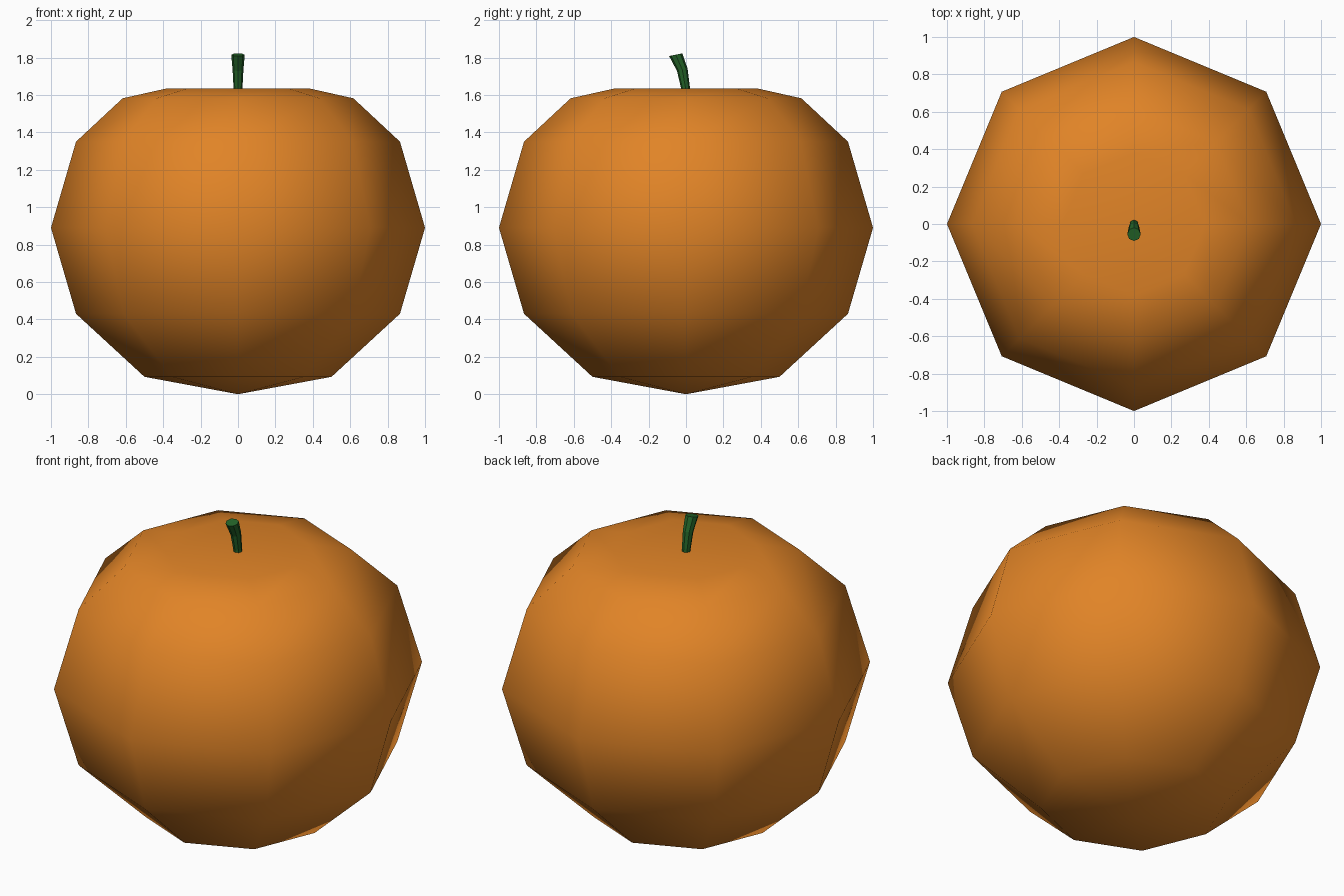
import bpy, bmesh, math
from mathutils import Vector, Matrix

if "Cube" in bpy.data.objects:
    bpy.data.objects.remove(bpy.data.objects["Cube"])


def material(name, rgb):
    m = bpy.data.materials.new(name)
    m.diffuse_color = (*rgb, 1)
    m.use_nodes = True
    m.node_tree.nodes["Principled BSDF"].inputs["Base Color"].default_value = m.diffuse_color
    return m


def loft(name, rings, sides, mat, smooth, bottom=None, top=None):
    """Skin rings of (centre, radius, tilt about x); close ends with a pole or a flat cap."""
    bm = bmesh.new()
    loops = []
    for centre, radius, tilt in rings:
        rot = Matrix.Rotation(tilt, 3, 'X')
        loops.append([bm.verts.new(Vector(centre) + rot @ Vector((
            radius * math.cos(math.tau * i / sides),
            radius * math.sin(math.tau * i / sides), 0))) for i in range(sides)])
    for a, b in zip(loops, loops[1:]):
        for i in range(sides):
            j = (i + 1) % sides
            bm.faces.new((a[i], a[j], b[j], b[i]))
    for loop, pole in ((loops[0], bottom), (loops[-1], top)):
        if pole is None:
            bm.faces.new(loop)
        else:
            p = bm.verts.new((0, 0, pole))
            for i in range(sides):
                bm.faces.new((loop[i], loop[(i + 1) % sides], p))
    bmesh.ops.recalc_face_normals(bm, faces=bm.faces)
    for f in bm.faces:
        f.smooth = smooth
    me = bpy.data.meshes.new(name)
    bm.to_mesh(me)
    bm.free()
    me.materials.append(mat)
    ob = bpy.data.objects.new(name, me)
    bpy.context.collection.objects.link(ob)
    return ob


orange = material("orange_skin", (0.75, 0.23, 0.02))
green = material("stem_green", (0.018, 0.13, 0.022))

# Fruit body: squashed eight-sided sphere with a flattened top
profile = [(0.5, 0.093), (0.866, 0.43), (1.0, 0.89), (0.866, 1.35),
           (0.617, 1.582), (0.38, 1.635)]
loft("fruit_body", [((0, 0, z), r, 0) for r, z in profile], 8, orange, True,
     bottom=0.0, top=1.625)

# Stem: flares upward and leans to the front
stem = [(0.0, 1.58, 0.024, 0.0), (-0.003, 1.64, 0.024, 0.12),
        (-0.02, 1.735, 0.029, 0.22), (-0.055, 1.815, 0.036, 0.2)]
loft("stem", [((0, y, z), r, t) for y, z, r, t in stem], 8, green, False)
